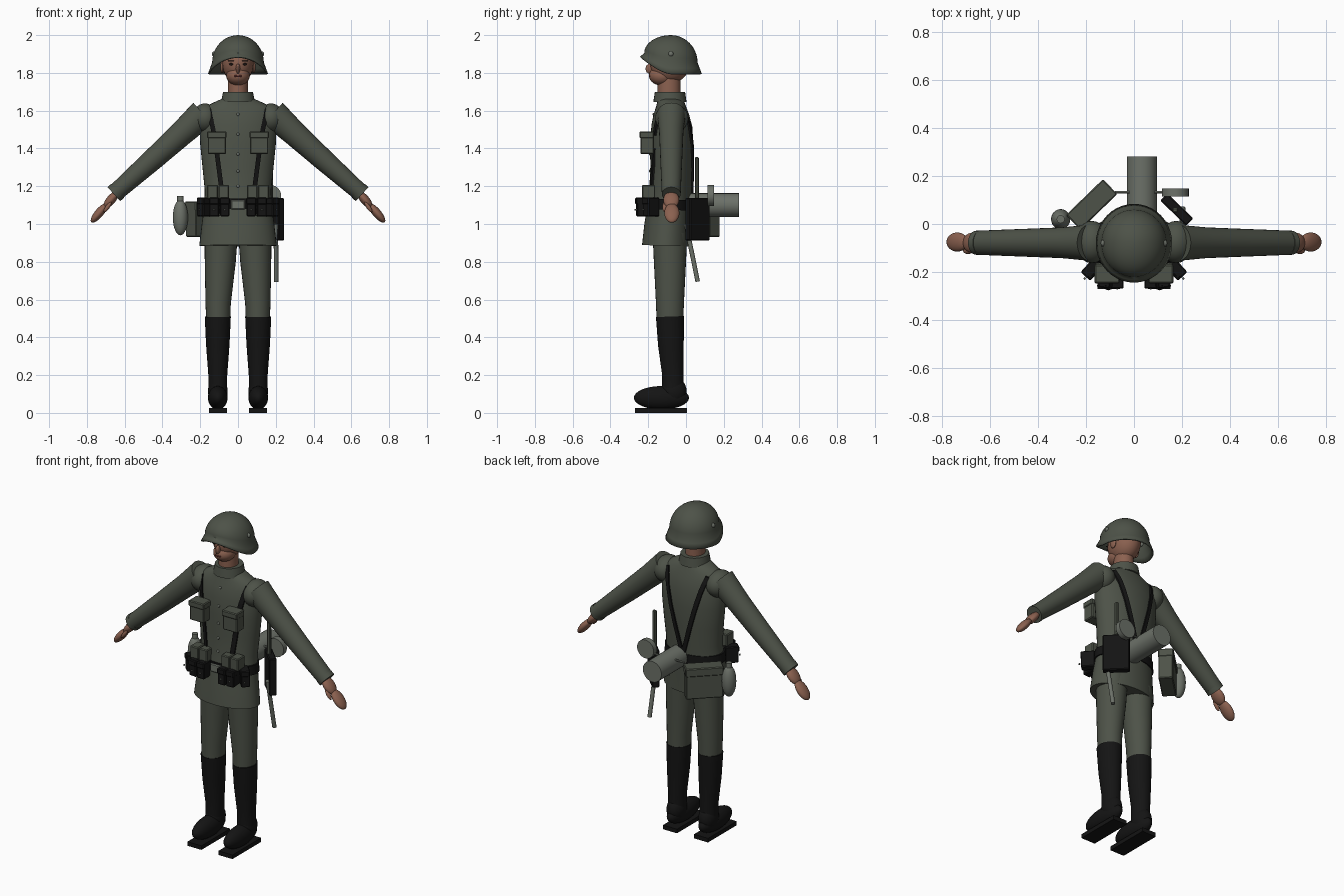
import bpy, bmesh, math
from mathutils import Vector, Matrix

if "Cube" in bpy.data.objects:
    bpy.data.objects.remove(bpy.data.objects["Cube"])


def material(name, *rgb):
    m = bpy.data.materials.new(name)
    m.use_nodes = True
    m.diffuse_color = (*rgb, 1)
    m.node_tree.nodes["Principled BSDF"].inputs["Base Color"].default_value = (*rgb, 1)
    return m


CLOTH = material("field_grey_cloth", .075, .085, .065)
SKIN = material("skin", .26, .12, .08)
BLACK = material("black_leather", .007, .007, .007)
METAL = material("grey_green_metal", .15, .165, .14)
DARK = material("dark_features", .02, .012, .01)
LIPS = material("lips", .16, .04, .035)


def finish(name, bm, mat, smooth=True):
    bmesh.ops.recalc_face_normals(bm, faces=bm.faces)
    me = bpy.data.meshes.new(name)
    bm.to_mesh(me)
    bm.free()
    ob = bpy.data.objects.new(name, me)
    bpy.context.collection.objects.link(ob)
    me.materials.append(mat)
    if smooth:
        bpy.ops.object.select_all(action='DESELECT')
        ob.select_set(True)
        bpy.context.view_layer.objects.active = ob
        bpy.ops.object.shade_smooth_by_angle(angle=math.radians(40))
    return ob


def loft(name, rings, mat, n=28, cap=True):
    """Skin elliptical rings (centre, radius across, radius deep) along their axis."""
    axis = (Vector(rings[-1][0]) - Vector(rings[0][0])).normalized()
    deep = Vector((0, 1, 0)) if abs(axis.y) < .9 else Vector((0, 0, 1))
    deep = (deep - axis * deep.dot(axis)).normalized()
    across = deep.cross(axis)
    bm = bmesh.new()
    loops = []
    for c, ra, rd in rings:
        angles = [2 * math.pi * i / n for i in range(n)]
        loops.append([bm.verts.new(Vector(c) + across * ra * math.cos(a) + deep * rd * math.sin(a))
                      for a in angles])
    for a, b in zip(loops, loops[1:]):
        for i in range(n):
            bm.faces.new((a[i], a[(i + 1) % n], b[(i + 1) % n], b[i]))
    if cap:
        bm.faces.new(loops[0])
        bm.faces.new(loops[-1])
    return finish(name, bm, mat)


def rod(name, a, b, r, mat, n=16):
    return loft(name, [(a, r, r), (b, r, r)], mat, n)


def ball(name, c, radii, mat, tilt=0, seg=24):
    """Ellipsoid, optionally tilted about y."""
    bm = bmesh.new()
    m = Matrix.Translation(c) @ Matrix.Rotation(tilt, 4, 'Y') @ Matrix.Diagonal((*radii, 1))
    bmesh.ops.create_uvsphere(bm, u_segments=seg, v_segments=seg * 2 // 3, radius=1, matrix=m)
    return finish(name, bm, mat)


def box(name, c, size, mat, turn=0, bevel=.005):
    bm = bmesh.new()
    m = Matrix.Translation(c) @ Matrix.Rotation(turn, 4, 'Z') @ Matrix.Diagonal((*size, 1))
    bmesh.ops.create_cube(bm, size=1, matrix=m)
    if bevel:
        bmesh.ops.bevel(bm, geom=bm.edges[:], offset=bevel, segments=1, affect='EDGES')
    return finish(name, bm, mat, False)


# Tunic: height, centre depth, half width, half depth
TUNIC = [(.885, -.105, .205, .128), (1.0, -.098, .192, .122), (1.1, -.088, .178, .115),
         (1.18, -.082, .176, .112), (1.3, -.076, .188, .113), (1.42, -.075, .2, .115),
         (1.52, -.075, .204, .108), (1.58, -.077, .197, .094), (1.62, -.078, .175, .08),
         (1.645, -.08, .125, .072), (1.665, -.083, .08, .068)]
loft("tunic", [((0, y, z), rx, ry) for z, y, rx, ry in TUNIC], CLOTH, 40)


def tunic_y(x, z, side):
    """Depth of the tunic surface; side is -1 for the front and 1 for the back."""
    for a, b in zip(TUNIC, TUNIC[1:]):
        if a[0] <= z <= b[0]:
            t = (z - a[0]) / (b[0] - a[0])
            _, y, rx, ry = [p + (q - p) * t for p, q in zip(a, b)]
            return y + side * ry * math.sqrt(max(0, 1 - (x / rx) ** 2))
    return -.08


def strap(name, a, b, side, width=.024):
    """Flat strap lying on the tunic between two (x, z) points."""
    bm = bmesh.new()
    along = (Vector(b) - Vector(a)).normalized()
    off = Vector((along.y, -along.x)) * width / 2
    rows = []
    for i in range(13):
        p = Vector(a).lerp(Vector(b), i / 12)
        row = []
        for lift in (-.003, .009):
            for q in (p - off, p + off):
                row.append(bm.verts.new((q.x, tunic_y(q.x, q.y, side) + side * lift, q.y)))
        rows.append([row[0], row[1], row[3], row[2]])
    for r, s in zip(rows, rows[1:]):
        for i in range(4):
            bm.faces.new((r[i], r[(i + 1) % 4], s[(i + 1) % 4], s[i]))
    bm.faces.new(rows[0])
    bm.faces.new(rows[-1])
    finish(name, bm, BLACK, False)


# Collar, neck, buttons, belt
loft("collar", [((0, -.085, 1.645), .09, .088), ((0, -.085, 1.7), .079, .08)], CLOTH)
loft("neck", [((0, -.09, 1.66), .054, .06), ((0, -.09, 1.79), .052, .06)], SKIN)
for z in (1.2, 1.28, 1.37, 1.475, 1.58):
    ball("button", (0, tunic_y(0, z, -1), z), (.008, .006, .008), METAL, seg=10)
loft("belt", [((0, -.09, 1.075), .19, .122), ((0, -.088, 1.13), .186, .12)], BLACK, 40)
box("belt_buckle", (0, -.211, 1.102), (.075, .012, .05), METAL)

# Head and face
ball("head", (0, -.085, 1.85), (.083, .105, .105), SKIN)
ball("jaw", (0, -.128, 1.785), (.062, .068, .052), SKIN)
ball("nose", (0, -.194, 1.822), (.012, .02, .026), SKIN, seg=12)
box("mouth", (0, -.193, 1.783), (.04, .008, .009), LIPS, bevel=.002)
for s in (-1, 1):
    ball("ear", (s * .083, -.08, 1.83), (.01, .022, .032), SKIN, seg=14)
    ball("eye", (s * .034, -.178, 1.846), (.014, .007, .006), DARK, seg=12)
    box("eyebrow", (s * .036, -.178, 1.862), (.034, .008, .005), DARK, s * .3, .001)

# Helmet: dome with a flared brim that rises over the face
bm = bmesh.new()
N, STEPS = 40, 10
top = bm.verts.new((0, -.08, 2.0))
loops = []
for k in range(1, STEPS + 3):
    loop = []
    for i in range(N):
        a = 2 * math.pi * i / N
        front = max(0, -math.sin(a)) ** 1.5
        base = 1.855 + .05 * front
        if k <= STEPS:
            t = k / STEPS * math.pi / 2
            r, z = .137 * math.sin(t), base + (2.0 - base) * math.cos(t)
        else:
            u = (k - STEPS) / 2
            r, z = .137 + .022 * u, base - u * (.06 - .04 * front)
        loop.append(bm.verts.new((r * math.cos(a), -.08 + 1.03 * r * math.sin(a), z)))
    loops.append(loop)
for i in range(N):
    bm.faces.new((top, loops[0][i], loops[0][(i + 1) % N]))
    for a, b in zip(loops, loops[1:]):
        bm.faces.new((a[i], b[i], b[(i + 1) % N], a[(i + 1) % N]))
helmet = finish("helmet", bm, CLOTH)
shell = helmet.modifiers.new("thickness", 'SOLIDIFY')
shell.thickness = .008

for s in (-1, 1):
    ball("helmet_vent", (s * .127, -.08, 1.9), (.012, .014, .014), METAL, seg=12)

    # Arms and hands
    ball("shoulder", (s * .175, -.075, 1.56), (.07, .088, .078), CLOTH)
    loft("sleeve", [((s * .185, -.078, 1.585), .077, .075), ((s * .3, -.078, 1.478), .066, .064),
                    ((s * .45, -.078, 1.342), .058, .058), ((s * .655, -.078, 1.16), .046, .05)], CLOTH)
    rod("cuff", (s * .637, -.078, 1.176), (s * .657, -.078, 1.158), .05, CLOTH, 24)
    ball("wrist", (s * .672, -.078, 1.128), (.024, .042, .056), SKIN, -s * .7)
    ball("hand", (s * .735, -.075, 1.058), (.023, .04, .064), SKIN, -s * .7)
    ball("thumb", (s * .69, -.112, 1.09), (.011, .013, .034), SKIN, -s * .6, 12)

    # Legs, boots and soles
    loft("trouser_leg", [((s * .105, -.085, .47), .063, .07), ((s * .105, -.085, .58), .067, .074),
                         ((s * .094, -.085, .8), .082, .085), ((s * .089, -.085, .95), .088, .092)], CLOTH)
    loft("boot_shaft", [((s * .107, -.07, .1), .05, .058), ((s * .107, -.07, .2), .05, .056),
                        ((s * .107, -.08, .36), .062, .068), ((s * .107, -.085, .51), .069, .074)], BLACK)
    ball("boot_heel", (s * .107, -.065, .115), (.052, .068, .075), BLACK)
    ball("boot_foot", (s * .107, -.13, .08), (.052, .146, .062), BLACK)
    box("boot_sole", (s * .105, -.133, .0125), (.095, .276, .025), BLACK, bevel=0)

    # Chest pockets and shoulder straps
    box("chest_pocket", (s * .112, -.205, 1.425), (.096, .07, .11), CLOTH)
    box("pocket_flap", (s * .112, -.208, 1.472), (.104, .078, .036), CLOTH)
    strap("front_strap_upper", (s * .155, 1.61), (s * .125, 1.47), -1)
    strap("front_strap_lower", (s * .115, 1.4), (s * .08, 1.13), -1)
    strap("back_strap", (s * .135, 1.61), (s * .004, 1.13), 1)

    # Cartridge pouches with cloth loops above
    for x, y, turn in ((.07, -.225, 0), (.124, -.222, .08), (.175, -.185, .75)):
        box("ammo_pouch", (s * x, y, 1.09), (.05, .078, .1), BLACK, s * turn)
        box("pouch_flap", (s * x, y - .004, 1.122), (.053, .08, .035), BLACK, s * turn)
        ball("pouch_stud", (s * (x + turn * .04), y - .042, 1.075), (.005, .006, .005), METAL, seg=8)
    for x in (.075, .135):
        box("pouch_loop", (s * x, -.198, 1.17), (.056, .07, .075), CLOTH)

# Bread bag and canteen on the right hip
box("bread_bag", (-.175, .08, 1.025), (.21, .08, .185), CLOTH, .77)
box("bread_bag_flap", (-.176, .081, 1.095), (.214, .086, .05), CLOTH, .77)
ball("canteen", (-.305, .02, 1.035), (.04, .042, .095), METAL)
rod("canteen_cap", (-.305, .02, 1.12), (-.305, .02, 1.148), .017, METAL)

# Canister, mess tin and their carrying bar behind
rod("canister", (.033, .0, 1.1), (.033, .28, 1.1), .063, METAL, 28)
rod("mess_tin", (.172, .115, 1.15), (.172, .147, 1.15), .056, METAL, 28)
rod("carrying_bar", (-.08, .132, 1.13), (.17, .132, 1.13), .006, METAL, 8)

# Spade in its case and scabbard on the left hip
box("spade_case", (.178, .06, 1.025), (.15, .042, .225), BLACK, -.77)
box("spade_handle", (.172, .058, 1.24), (.024, .02, .23), CLOTH)
rod("scabbard", (.2, .0, 1.0), (.203, .062, .695), .012, METAL, 12)
